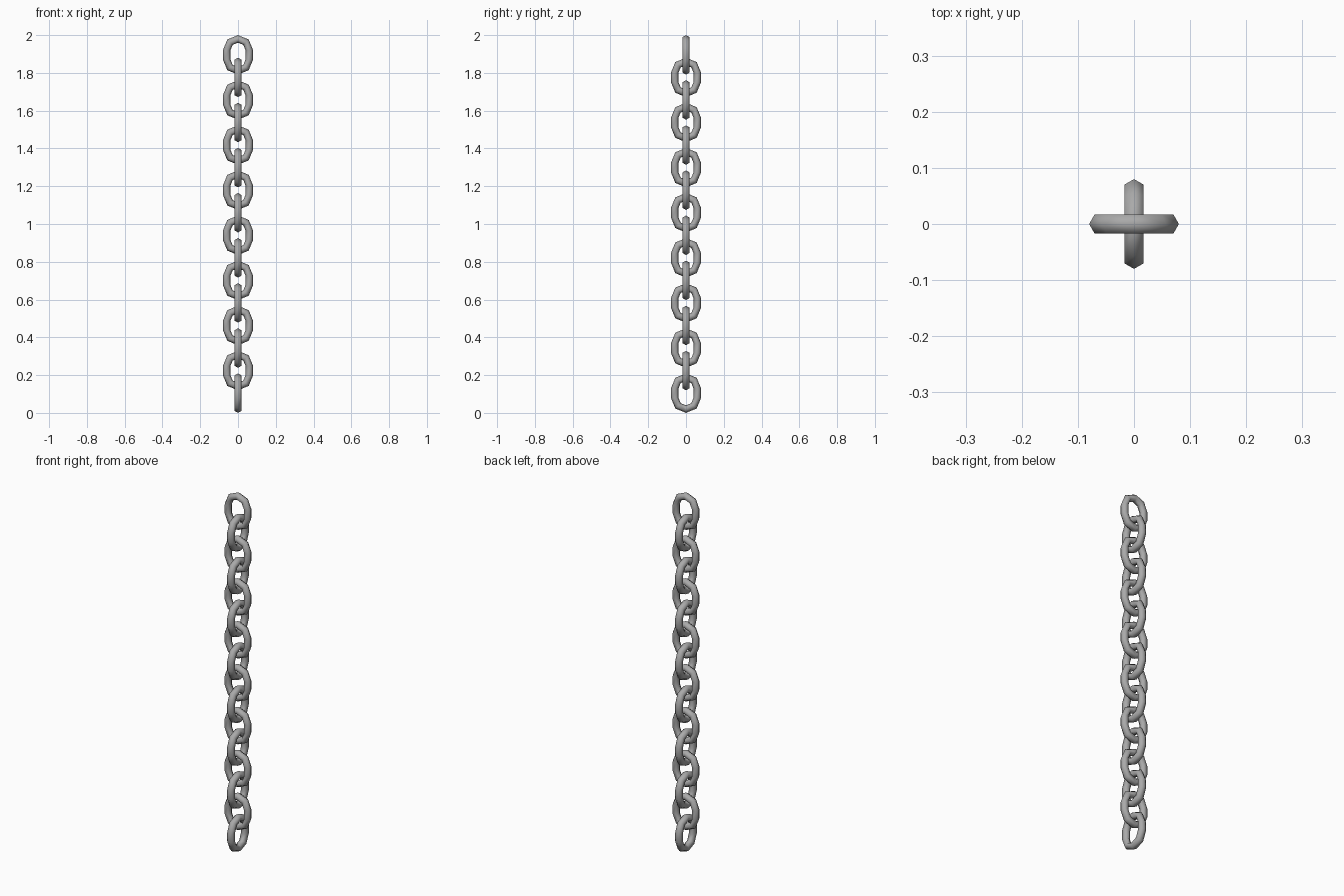
import bpy, bmesh, math
from mathutils import Vector

if "Cube" in bpy.data.objects:
    bpy.data.objects.remove(bpy.data.objects["Cube"])

LINKS = 16
PITCH = 0.1194          # height step between links
HEIGHT = 2 - PITCH * (LINKS - 1)
WIRE = 0.02             # wire radius
BEND = 0.06             # centre-line radius of the rounded ends
STRAIGHT = HEIGHT / 2 - BEND - WIRE   # half length of the straight sides

steel = bpy.data.materials.new("grey steel")
steel.diffuse_color = (0.40, 0.40, 0.40, 1)
steel.use_nodes = True
steel.node_tree.nodes["Principled BSDF"].inputs["Base Color"].default_value = steel.diffuse_color


def link_mesh():
    """Stretched ring of hexagonal wire lying in the XZ plane."""
    bm = bmesh.new()
    stations = [(a, 1) for a in (0, 45, 90, 135, 180)]
    stations += [(a, -1) for a in (180, 225, 270, 315, 360)]
    rings = []
    for deg, side in stations:
        a = math.radians(deg)
        out = Vector((math.cos(a), 0, math.sin(a)))
        ring = []
        for k in range(6):
            t = k * math.pi / 3
            p = out * (BEND + WIRE * math.cos(t))
            ring.append(bm.verts.new((p.x, WIRE * math.sin(t), p.z + side * STRAIGHT)))
        rings.append(ring)
    for i, ring in enumerate(rings):
        nxt = rings[(i + 1) % len(rings)]
        for k in range(6):
            j = (k + 1) % 6
            bm.faces.new((ring[k], ring[j], nxt[j], nxt[k]))
    bmesh.ops.recalc_face_normals(bm, faces=bm.faces)
    for f in bm.faces:
        f.smooth = True
    mesh = bpy.data.meshes.new("chain_link")
    bm.to_mesh(mesh)
    bm.free()
    mesh.materials.append(steel)
    return mesh


# Alternate links turn a quarter about the vertical; the top one faces front
mesh = link_mesh()
for i in range(LINKS):
    link = bpy.data.objects.new(f"chain_link_{i + 1}", mesh)
    link.location.z = HEIGHT / 2 + i * PITCH
    link.rotation_euler.z = math.pi / 2 if i % 2 == 0 else 0
    bpy.context.collection.objects.link(link)
